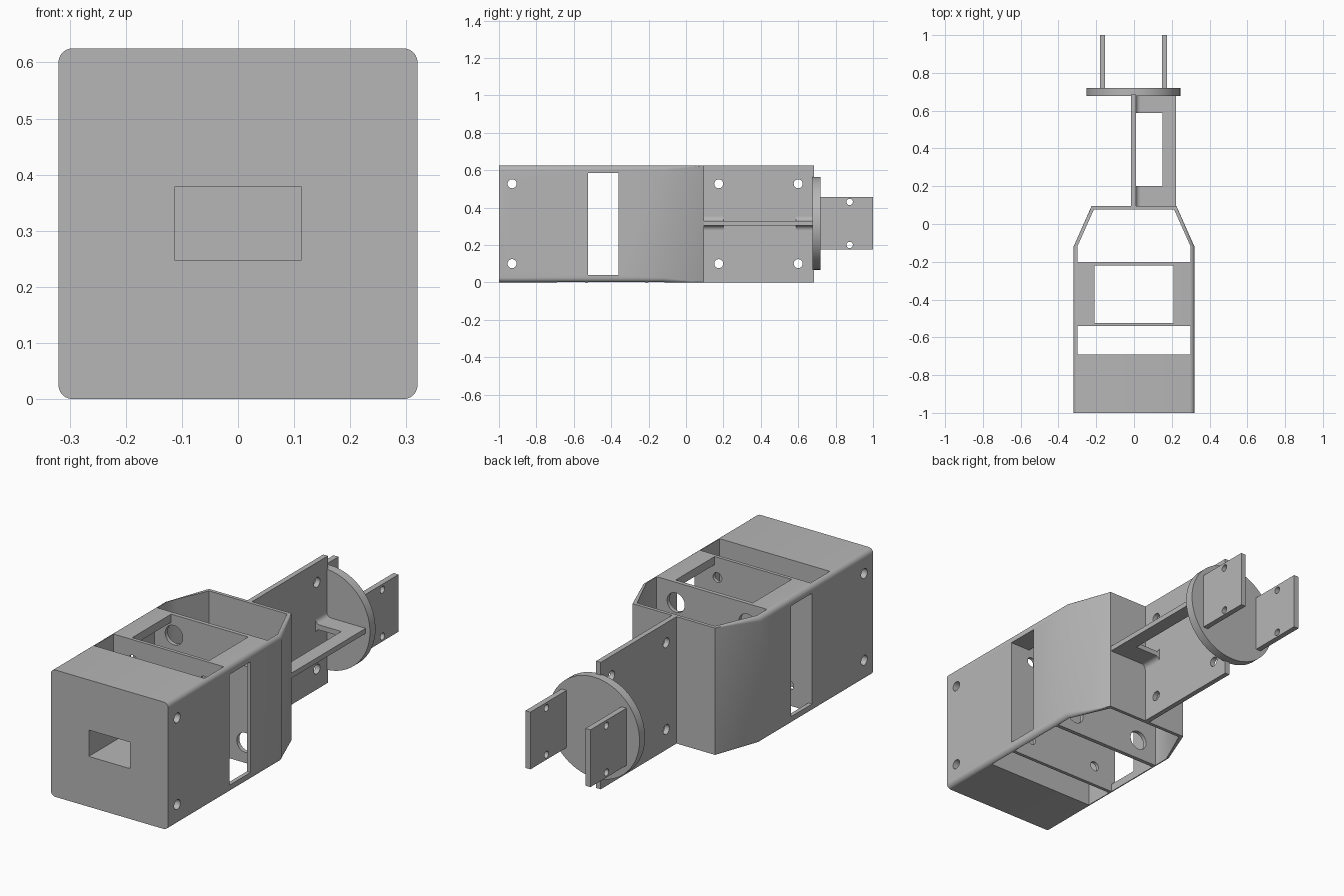
import bpy, bmesh, math
from mathutils import Matrix, Vector

if "Cube" in bpy.data.objects:
    bpy.data.objects.remove(bpy.data.objects["Cube"])

grey = bpy.data.materials.new("plain grey")
grey.diffuse_color = (0.47, 0.47, 0.47, 1)
grey.use_nodes = True
grey.node_tree.nodes["Principled BSDF"].inputs["Base Color"].default_value = grey.diffuse_color
H = 0.625  # overall height


def make(name, bm):
    bmesh.ops.recalc_face_normals(bm, faces=bm.faces)
    me = bpy.data.meshes.new(name)
    bm.to_mesh(me)
    bm.free()
    ob = bpy.data.objects.new(name, me)
    bpy.context.collection.objects.link(ob)
    me.materials.append(grey)
    return ob


def loft(name, rings):
    """Skin equal-length rings of points and cap both ends."""
    bm = bmesh.new()
    vs = [[bm.verts.new(p) for p in r] for r in rings]
    n = len(vs[0])
    for a, b in zip(vs, vs[1:]):
        for i in range(n):
            j = (i + 1) % n
            bm.faces.new((a[i], a[j], b[j], b[i]))
    bm.faces.new(vs[0])
    bm.faces.new(vs[-1])
    return make(name, bm)


def box(name, x0, x1, y0, y1, z0, z1):
    return loft(name, [[(x0, y0, z), (x1, y0, z), (x1, y1, z), (x0, y1, z)] for z in (z0, z1)])


def cylinder(name, centre, axis, r, length, n=32):
    bm = bmesh.new()
    rot = Vector((0, 0, 1)).rotation_difference(Vector(axis)).to_matrix().to_4x4()
    bmesh.ops.create_cone(bm, cap_ends=True, segments=n, radius1=r, radius2=r, depth=length,
                          matrix=Matrix.Translation(centre) @ rot)
    return make(name, bm)


def cut(ob, cutter):
    mod = ob.modifiers.new("cut", 'BOOLEAN')
    mod.operation = 'DIFFERENCE'
    mod.solver = 'EXACT'
    mod.object = cutter
    bpy.context.view_layer.objects.active = ob
    bpy.ops.object.modifier_apply(modifier=mod.name)
    bpy.data.objects.remove(cutter)


def cut_holes(ob, axis, spots, r, length):
    for p in spots:
        cut(ob, cylinder("hole_cutter", p, axis, r, length))


def smooth(ob):
    bpy.ops.object.select_all(action='DESELECT')
    ob.select_set(True)
    bpy.context.view_layer.objects.active = ob
    bpy.ops.object.shade_smooth_by_angle(angle=math.radians(25))


def section(y, w, r):
    """Rounded rectangle cross-section of the housing."""
    pts = []
    for k, (sx, sz) in enumerate(((1, 1), (-1, 1), (-1, -1), (1, -1))):
        cx, cz = sx * (w - r), H / 2 + sz * (H / 2 - r)
        for i in range(7):
            a = math.pi / 2 * (k + i / 6)
            pts.append((cx + r * math.cos(a), y, cz + r * math.sin(a)))
    return pts


# housing: rounded block tapering to a square-edged rear wall
housing = loft("housing", [section(-1, 0.32, 0.025), section(-0.12, 0.32, 0.025),
                           section(0.095, 0.225, 0.001)])
# narrow open bay, flanged middle bay, tapered rear bay
cut(housing, box("bay_cutter", -0.30, 0.30, -0.69, -0.54, -0.1, 0.8))
cut(housing, box("bay_cutter", -0.30, 0.30, -0.523, -0.22, -0.1, 0.585))
cut(housing, box("bay_cutter", -0.21, 0.21, -0.523, -0.22, 0.5, 0.8))
rear = [(-0.30, -0.2), (0.30, -0.2), (0.30, -0.12), (0.212, 0.078), (-0.212, 0.078), (-0.30, -0.12)]
cut(housing, loft("bay_cutter", [[(x, y, z) for x, y in rear] for z in (-0.1, 0.8)]))
# front socket and side slots
cut(housing, box("socket_cutter", -0.113, 0.113, -1.1, -0.65, 0.248, 0.378))
for s in (-1, 1):
    cut(housing, box("slot_cutter", s * 0.31 - 0.03, s * 0.31 + 0.03, -0.523, -0.36, 0.04, 0.585))
# screw holes through the block and the cross walls
cut_holes(housing, (1, 0, 0), [(0, -0.93, z) for z in (0.1, 0.527)], 0.024, 1)
corners = [(x, z) for x in (-0.195, 0.195) for z in (0.1, 0.525)]
cut_holes(housing, (0, 1, 0), [(x, -0.53, z) for x, z in corners], 0.024, 0.06)
cut_holes(housing, (0, 1, 0), [(x, -0.21, z) for x, z in corners], 0.048, 0.06)
smooth(housing)

# upright arm plate
arm = box("arm_plate", -0.015, 0.01, 0.09, 0.685, 0, H)
cut_holes(arm, (1, 0, 0), [(0, y, z) for y in (0.175, 0.60) for z in (0.1, 0.527)], 0.024, 0.2)
smooth(arm)

# C-shaped shelf beside the arm, with fillets where it meets the plate
c = [(0.005, 0.09), (0.222, 0.09), (0.222, 0.68), (0.005, 0.68),
     (0.005, 0.587), (0.152, 0.587), (0.152, 0.2), (0.005, 0.2)]
loft("arm_shelf", [[(x, y, z) for x, y in c] for z in (0.303, 0.328)])
R = 0.024
for y0, y1 in ((0.09, 0.2), (0.587, 0.68)):
    for s, z0 in ((1, 0.328), (-1, 0.303)):
        prof = [(0.008, z0 - s * 0.002)]
        for i in range(7):
            a = math.pi / 2 * i / 6
            prof.append((0.01 + R - R * math.sin(a), z0 + s * (R - R * math.cos(a))))
        smooth(loft("shelf_fillet", [[(x, y, z) for x, z in prof] for y in (y0, y1)]))

# round end plate
smooth(cylinder("end_disc", (-0.003, 0.6985, 0.315), (0, 1, 0), 0.248, 0.043, 64))

# two fork prongs
for x in (-0.166, 0.161):
    prong = box("fork_prong", x - 0.0135, x + 0.0135, 0.71, 1, 0.175, 0.457)
    cut_holes(prong, (1, 0, 0), [(x, 0.875, z) for z in (0.2, 0.43)], 0.017, 0.2)
    smooth(prong)
